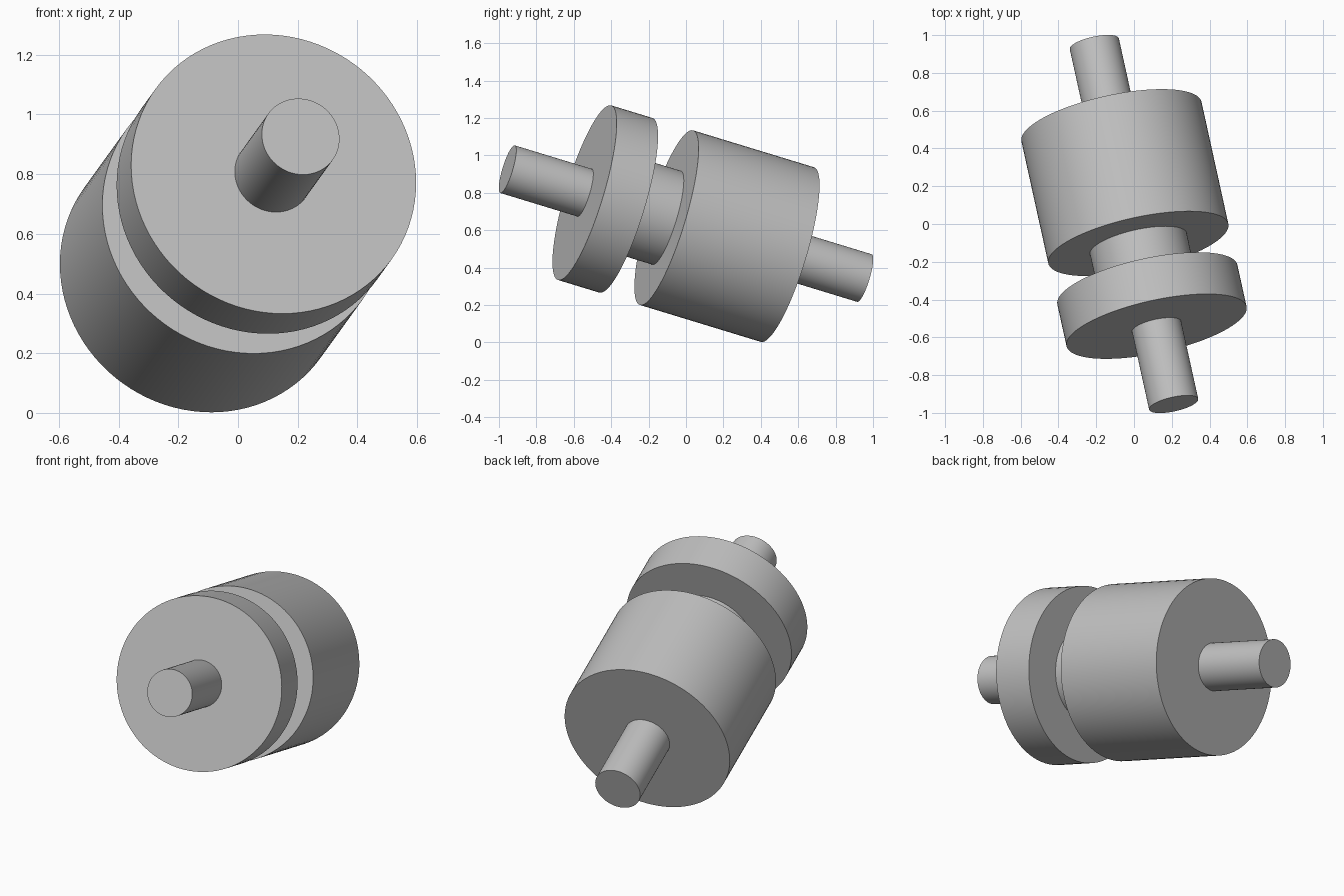
import bpy
import math
from mathutils import Vector

cube = bpy.data.objects.get("Cube")
if cube:
    bpy.data.objects.remove(cube, do_unlink=True)

# Single plain grey finish
grey = bpy.data.materials.new("plain_grey")
grey.use_nodes = True
colour = (0.53, 0.53, 0.53, 1)
grey.diffuse_color = colour
grey.node_tree.nodes["Principled BSDF"].inputs["Base Color"].default_value = colour

# Tilted common axis, from the front tip to the rear tip
front_tip = Vector((0.21, -0.954, 0.926))
rear_tip = Vector((-0.21, 0.954, 0.344))
axis = (rear_tip - front_tip).normalized()
length = (rear_tip - front_tip).length
turn = axis.to_track_quat('Z', 'Y').to_euler()


def turned_part(name, start, end, radius):
    """Cylinder on the axis between two distances from the front tip."""
    bpy.ops.mesh.primitive_cylinder_add(
        vertices=96, radius=radius, depth=end - start,
        location=front_tip + axis * (start + end) / 2, rotation=turn)
    part = bpy.context.object
    part.name = name
    part.data.materials.append(grey)
    bpy.ops.object.shade_smooth_by_angle(angle=math.radians(30))


# Stations along the axis; narrow parts run slightly into the wide ones
disc_front, disc_back = 0.44, 0.676
drum_front, drum_back = 0.908, length - 0.44
sink = 0.03

turned_part("front_shaft", 0, disc_front + sink, 0.133)
turned_part("front_disc", disc_front, disc_back, 0.488)
turned_part("neck", disc_back - sink, drum_front + sink, 0.262)
turned_part("rear_drum", drum_front, drum_back, 0.488)
turned_part("rear_shaft", drum_back - sink, length, 0.133)
